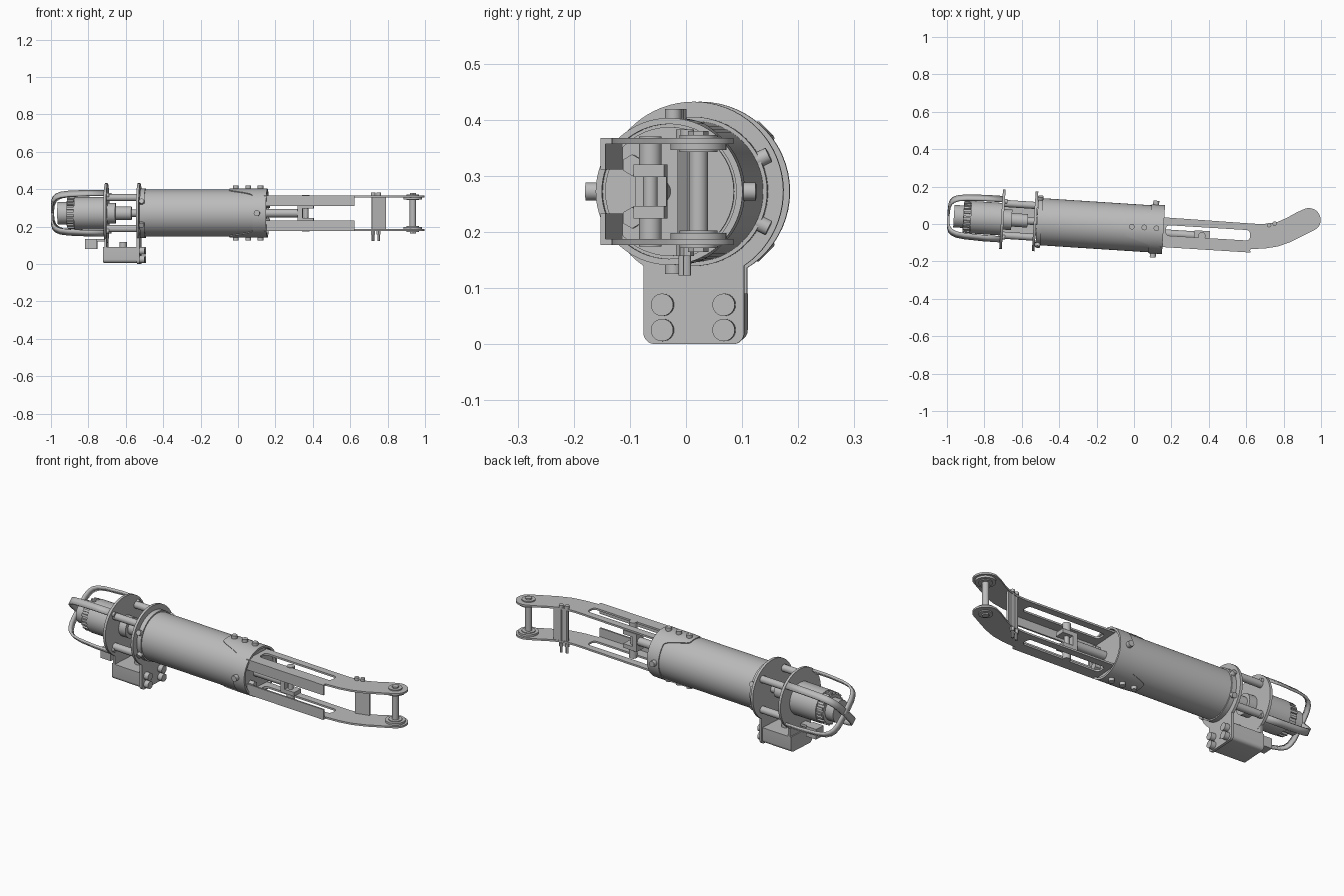
import bpy, bmesh
from math import sin, cos, pi, radians, hypot
from mathutils import Matrix, Vector

if "Cube" in bpy.data.objects:
    bpy.data.objects.remove(bpy.data.objects["Cube"])

grey = bpy.data.materials.new("plain grey")
grey.use_nodes = True
COLOUR = (0.5, 0.5, 0.5, 1)
grey.diffuse_color = COLOUR
grey.node_tree.nodes["Principled BSDF"].inputs["Base Color"].default_value = COLOUR

MID = 0.272
# Frame of the barrel: its axis is local X, slightly turned about z
AXIS = Matrix.Translation((0, -0.02, MID)) @ Matrix.Rotation(radians(-3.7), 4, 'Z')
FLAT = Matrix.Translation((0, 0, MID))
# Turns a flat outline (a, b) into a plate across the barrel axis
ACROSS = Matrix(((0, 0, 1, 0), (1, 0, 0, 0), (0, 1, 0, 0), (0, 0, 0, 1)))


def finish(name, bm, frame):
    bmesh.ops.remove_doubles(bm, verts=bm.verts, dist=0.00005)
    bmesh.ops.recalc_face_normals(bm, faces=bm.faces)
    bm.transform(frame)
    mesh = bpy.data.meshes.new(name)
    bm.to_mesh(mesh)
    bm.free()
    mesh.materials.clear()
    mesh.materials.append(grey)
    obj = bpy.data.objects.new(name, mesh)
    bpy.context.collection.objects.link(obj)
    bpy.ops.object.select_all(action='DESELECT')
    obj.select_set(True)
    bpy.context.view_layer.objects.active = obj
    bpy.ops.object.shade_smooth_by_angle(angle=radians(30))
    return obj


def cyl(name, a, b, r, seg=32, frame=AXIS):
    a, b = Vector(a), Vector(b)
    turn = (b - a).to_track_quat('Z', 'Y').to_matrix().to_4x4()
    bm = bmesh.new()
    bmesh.ops.create_cone(bm, cap_ends=True, segments=seg, radius1=r, radius2=r,
                          depth=(b - a).length,
                          matrix=Matrix.Translation((a + b) / 2) @ turn)
    return finish(name, bm, frame)


def box(name, centre, size, frame=AXIS, turn=0):
    bm = bmesh.new()
    m = Matrix.Translation(centre) @ Matrix.Rotation(turn, 4, 'Z') @ Matrix.Diagonal((*size, 1))
    bmesh.ops.create_cube(bm, size=1, matrix=m)
    return finish(name, bm, frame)


def plate(name, outlines, thick, frame):
    """Extrude an outline; any further outlines become holes."""
    curve = bpy.data.curves.new(name, 'CURVE')
    curve.dimensions, curve.fill_mode, curve.extrude = '2D', 'BOTH', thick / 2
    for pts in outlines:
        s = curve.splines.new('POLY')
        s.points.add(len(pts) - 1)
        for p, q in zip(s.points, pts):
            p.co = (q[0], q[1], 0, 1)
        s.use_cyclic_u = True
    temp = bpy.data.objects.new("temp", curve)
    bpy.context.collection.objects.link(temp)
    mesh = temp.evaluated_get(bpy.context.evaluated_depsgraph_get()).to_mesh()
    bm = bmesh.new()
    bm.from_mesh(mesh)
    bpy.data.objects.remove(temp)
    return finish(name, bm, frame)


def arc(cx, cy, r, a0, a1, n):
    return [(cx + r * cos(radians(a0 + (a1 - a0) * i / n)),
             cy + r * sin(radians(a0 + (a1 - a0) * i / n))) for i in range(n + 1)]


def slot(x0, y0, x1, y1, r):
    """Rounded-corner rectangle following the arm's slope; r is half its width."""
    c = 0.02
    h = r - c
    return (arc(x1 - c, y1 + h, c, 0, 90, 5) + arc(x0 + c, y0 + h, c, 90, 180, 5)
            + arc(x0 + c, y0 - h, c, 180, 270, 5) + arc(x1 - c, y1 - h, c, 270, 360, 5))


# Barrel and its end lid
cyl("barrel", (-0.52, 0, 0), (0.135, 0, 0), 0.126, 64)
cyl("barrel_rear_rim", (-0.52, 0, 0), (-0.495, 0, 0), 0.133, 64)
cyl("barrel_front_lid", (0.12, 0, 0), (0.145, 0, 0), 0.115, 48)

# Collar with a tongue above and below the barrel
bm = bmesh.new()
N = 96
rows = []
for i in range(N):
    t = 2 * pi * i / N
    side = abs(cos(t))
    f = min(1, max(0, (side - 0.3) / 0.4))
    left = -0.045 + 0.13 * f * f * (3 - 2 * f)
    rows.append([bm.verts.new((x, r * cos(t), r * sin(t)))
                 for x, r in ((left, 0.12), (left, 0.131), (0.158, 0.131), (0.158, 0.12))])
for i in range(N):
    a, b = rows[i], rows[(i + 1) % N]
    for k in range(4):
        m = (k + 1) % 4
        bm.faces.new((a[k], a[m], b[m], b[k]))
finish("front_collar", bm, AXIS)

# Collar and rim screws
for s in (-1, 1):
    for x in (-0.012, 0.055, 0.12):
        cyl("collar_screw", (x, 0.005, s * 0.12), (x, 0.005, s * 0.147), 0.015, 20)
    cyl("side_screw", (0.11, s * 0.12, 0), (0.11, s * 0.152, 0), 0.016, 20)
    for e in (-1, 1):
        y, z = s * cos(0.45), e * sin(0.45)
        cyl("rim_screw", (-0.508, y * 0.12, z * 0.12), (-0.508, y * 0.15, z * 0.15), 0.014, 16)

# Two round mounting plates with a foot, and the foot block between them
foot = (arc(0, 0, 0.16, -55.8, 235.8, 56) + arc(-0.07, -0.252, 0.02, 180, 270, 5)
        + arc(0.07, -0.252, 0.02, 270, 360, 5))
plate("front_mount_plate", [foot], 0.014, AXIS @ Matrix.Translation((-0.53, 0, 0)) @ ACROSS)
plate("rear_mount_plate", [arc(0, 0, 0.16, 0, 354, 59)], 0.014,
      AXIS @ Matrix.Translation((-0.705, 0, 0)) @ ACROSS)
block = ([(0.084, -0.182), (-0.084, -0.182)] + arc(-0.064, -0.247, 0.02, 180, 270, 5)
         + arc(0.064, -0.247, 0.02, 270, 360, 5))
plate("foot_block", [block], 0.19, AXIS @ Matrix.Translation((-0.622, 0, 0)) @ ACROSS)
box("foot_rear_web", (-0.705, 0, -0.15), (0.012, 0.168, 0.09))
cyl("foot_top_screw", (-0.615, 0, -0.185), (-0.615, 0, -0.155), 0.02, 20)
for y in (-0.055, 0.055):
    for z in (-0.202, -0.247):
        cyl("foot_bolt", (-0.53, y, z), (-0.497, y, z), 0.02, 24)
cyl("foot_centre_screw", (-0.53, 0, -0.225), (-0.521, 0, -0.225), 0.007, 12)
box("cable_socket", (-0.785, -0.02, -0.165), (0.065, 0.06, 0.055))
box("socket_bracket", (-0.735, -0.02, -0.145), (0.06, 0.04, 0.014))

# Standoffs and shaft coupling between the plates
for s in (-1, 1):
    for e in (-1, 1):
        cyl("standoff", (-0.7, s * 0.085, e * 0.083), (-0.53, s * 0.085, e * 0.083), 0.019, 20)
cyl("gearbox_nose", (-0.7, 0, 0), (-0.655, 0, 0), 0.055)
cyl("shaft_coupling", (-0.655, 0, 0), (-0.57, 0, 0), 0.036)
cyl("drive_shaft", (-0.6, 0, 0), (-0.52, 0, 0), 0.02, 20)

# Motor with a ribbed rear band
cyl("motor_body", (-0.875, 0, 0), (-0.71, 0, 0), 0.087, 48)
cyl("motor_band", (-0.915, 0, 0), (-0.875, 0, 0), 0.076, 40)
cyl("motor_cap", (-0.965, 0, 0), (-0.915, 0, 0), 0.06)
for i in range(20):
    t = 2 * pi * i / 20
    spin = AXIS @ Matrix.Rotation(t, 4, 'X')
    box("motor_rib", (-0.895, 0, 0.078), (0.036, 0.012, 0.014), spin)

# Guard cage: two crossed U-shaped straps
half = [(-0.7, 0.152), (-0.8, 0.152), (-0.9, 0.146), (-0.945, 0.138), (-0.97, 0.124),
        (-0.984, 0.105), (-0.992, 0.075), (-0.994, 0.03)]
path = half + [(x, -r) for x, r in reversed(half)]
for angle in (45, 135):
    bm = bmesh.new()
    pairs = [[bm.verts.new((x, w, r)) for w in (-0.018, 0.018)] for x, r in path]
    for a, b in zip(pairs, pairs[1:]):
        bm.faces.new((a[0], a[1], b[1], b[0]))
    strap = finish("guard_strap", bm, AXIS @ Matrix.Rotation(radians(angle), 4, 'X'))
    mod = strap.modifiers.new("thickness", 'SOLIDIFY')
    mod.thickness, mod.offset = 0.012, 0
    for s in (-1, 1):
        cyl("strap_screw", (-0.71, 0, s * 0.135), (-0.685, 0, s * 0.135), 0.013, 16,
            AXIS @ Matrix.Rotation(radians(angle), 4, 'X'))

# Fork arms: slotted plates with a curved tip and a flange on the front edge
TIP = (0.935, 0.022)
arm = ([(0.14, -0.122), (0.62, -0.152), (0.622, -0.134), (0.7, -0.131), (0.77, -0.12),
        (0.84, -0.095), (0.91, -0.06), (0.96, -0.035)]
       + arc(*TIP, 0.063, -45, 110, 16)
       + [(0.87, 0.062), (0.82, 0.034), (0.77, 0.012), (0.72, 0.002), (0.67, 0), (0.62, 0.003),
          (0.14, 0.037)])
window = slot(0.17, -0.035, 0.62, -0.06, 0.028)
for s in (-1, 1):
    z = s * 0.09
    plate("fork_arm", [arm, window], 0.01, FLAT @ Matrix.Translation((0, 0, z)))
    box("arm_flange", (0.38, -0.133, s * 0.067), (0.485, 0.009, 0.056), FLAT,
        -hypot(0.03) / 0.48)
    # Pivot discs at the tip
    cyl("pivot_disc", (*TIP, s * 0.074), (*TIP, s * 0.088), 0.05, 40, FLAT)
    cyl("pivot_boss", (*TIP, s * 0.07), (*TIP, s * 0.101), 0.034, 32, FLAT)
    cyl("pivot_nut", (*TIP, s * 0.1), (*TIP, s * 0.108), 0.018, 6, FLAT)
cyl("pivot_pin", (*TIP, -0.1), (*TIP, 0.1), 0.017, 24, FLAT)

# Cross plate between the arms with two long screws
box("cross_plate", (0.753, 0.0, 0), (0.077, 0.012, 0.18), FLAT, 0.25)
for x, y in ((0.722, -0.006), (0.752, 0.002)):
    cyl("cross_screw", (x, y, -0.15), (x, y, 0.095), 0.007, 12, FLAT)
    cyl("cross_screw_head", (x, y, 0.095), (x, y, 0.11), 0.012, 16, FLAT)
    cyl("cross_screw_nut", (x, y, -0.115), (x, y, -0.095), 0.012, 6, FLAT)

# Actuator rod and clevis inside the fork
cyl("actuator_rod", (0.14, -0.02, 0), (0.34, -0.02, 0), 0.022, 24)
for s in (-1, 1):
    box("clevis_cheek", (0.365, -0.02, s * 0.037), (0.085, 0.055, 0.022))
    cyl("clevis_pin_end", (0.365, -0.02, s * 0.045), (0.365, -0.02, s * 0.098), 0.02, 24)
    cyl("lid_nut", (0.14, -0.065, s * 0.047), (0.175, -0.065, s * 0.047), 0.019, 6)
box("clevis_back", (0.335, -0.02, 0), (0.025, 0.055, 0.09))
cyl("clevis_pin", (0.365, -0.02, -0.06), (0.365, -0.02, 0.06), 0.013, 20)
